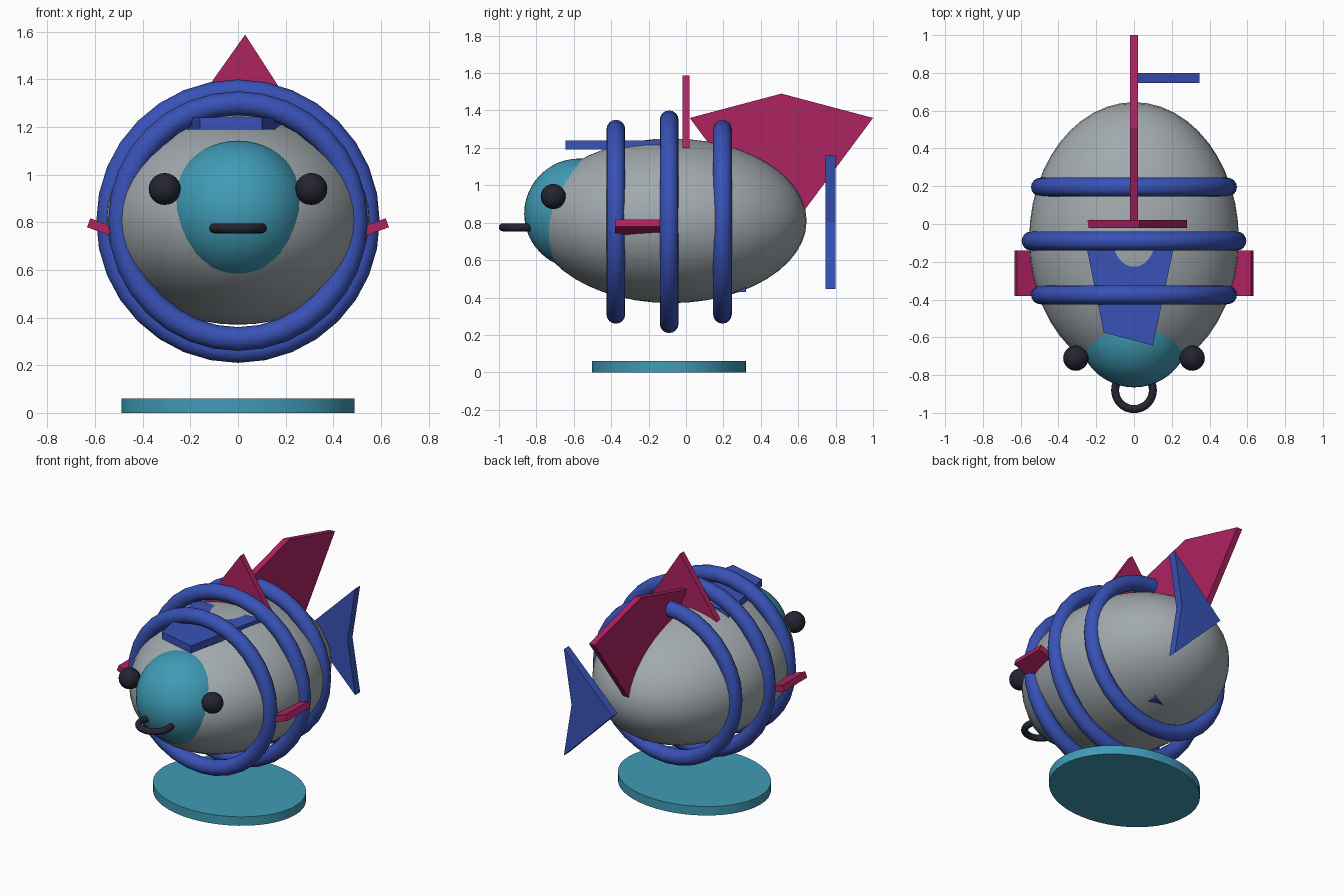
import bpy, bmesh, math

if "Cube" in bpy.data.objects:
    bpy.data.objects.remove(bpy.data.objects["Cube"])


def mat(name, rgb):
    m = bpy.data.materials.new(name)
    m.diffuse_color = (*rgb, 1)
    m.use_nodes = True
    m.node_tree.nodes["Principled BSDF"].inputs["Base Color"].default_value = m.diffuse_color
    return m


GREY = mat("grey", (0.36, 0.40, 0.42))
BLUE = mat("blue", (0.04, 0.084, 0.47))
PINK = mat("magenta", (0.42, 0.016, 0.12))
TEAL = mat("teal", (0.051, 0.33, 0.47))
DARK = mat("near black", (0.018, 0.018, 0.034))


def finish(name, m, smooth=True):
    ob = bpy.context.object
    ob.name = name
    ob.data.materials.append(m)
    if smooth:
        bpy.ops.object.shade_smooth_by_angle(angle=math.radians(40))
    return ob


def ball(name, loc, radii, m, seg=48, rings=24):
    bpy.ops.mesh.primitive_uv_sphere_add(segments=seg, ring_count=rings, location=loc)
    bpy.context.object.scale = radii
    return finish(name, m)


def ring(name, loc, major, minor, m, rot=(0, 0, 0)):
    bpy.ops.mesh.primitive_torus_add(major_segments=32, minor_segments=16, location=loc,
                                     rotation=rot, major_radius=major, minor_radius=minor)
    return finish(name, m)


def plate(name, pts, axis, lo, hi, m):
    """Flat outline extruded from lo to hi along the given axis (0, 1 or 2)."""
    def put(p, h):
        c = list(p)
        c.insert(axis, h)
        return c
    bm = bmesh.new()
    face = bm.faces.new([bm.verts.new(put(p, lo)) for p in pts])
    new = bmesh.ops.extrude_face_region(bm, geom=[face])
    for v in new["geom"]:
        if isinstance(v, bmesh.types.BMVert):
            v.co[axis] = hi
    bmesh.ops.recalc_face_normals(bm, faces=bm.faces[:])
    me = bpy.data.meshes.new(name)
    bm.to_mesh(me)
    bm.free()
    me.materials.append(m)
    ob = bpy.data.objects.new(name, me)
    bpy.context.collection.objects.link(ob)
    return ob


# Body and head
ball("body", (0, -0.08, 0.81), (0.555, 0.725, 0.44), GREY)
ball("head", (0, -0.57, 0.848), (0.295, 0.295, 0.295), TEAL)

# Ring mouth
ring("mouth", (0, -0.88, 0.775), 0.10, 0.021, DARK)

# Eyes and side fins
for side, s in (("left", -1), ("right", 1)):
    ball(side + "_eye", (s * 0.308, -0.71, 0.94), (0.067,) * 3, DARK, 24, 12)
    bpy.ops.mesh.primitive_cube_add(size=1, location=(s * 0.533, -0.26, 0.764),
                                    rotation=(0, -s * math.radians(20), 0))
    bpy.context.object.scale = (0.2, 0.24, 0.04)
    finish(side + "_side_fin", PINK, False)

# Stripe hoops
for i, (y, r) in enumerate(((-0.375, 0.495), (-0.09, 0.545), (0.195, 0.495))):
    ring(f"hoop_{i + 1}", (0, y, 0.805), r, 0.05, BLUE, (math.pi / 2, 0, 0))

# Upright fins
plate("cross_fin", [(-0.245, 1.2), (0.28, 1.2), (0.03, 1.588)], 1, -0.02, 0.02, PINK)
plate("kite_fin", [(0.02, 1.36), (0.51, 1.49), (1.0, 1.36), (0.51, 0.70)],
      0, -0.02, 0.02, PINK)

# Forked tail
plate("tail", [(-0.015, 0.805), (0.347, 1.16), (0.29, 0.80), (0.347, 0.445)],
      1, 0.747, 0.80, BLUE)

# Flat plates on the back and belly
plate("back_plate", [(-0.16, -0.575), (0.10, -0.643), (0.22, -0.08), (-0.26, -0.08)],
      2, 1.19, 1.24, BLUE)
plate("belly_plate", [(0.10, 0.32), (-0.12, 0.24), (-0.15, -0.2), (0.15, -0.2)],
      2, 0.43, 0.48, BLUE)

# Oval stand
bpy.ops.mesh.primitive_cylinder_add(vertices=48, radius=1, depth=1, location=(0, -0.09, 0.03))
bpy.context.object.scale = (0.49, 0.412, 0.06)
finish("stand", TEAL)
